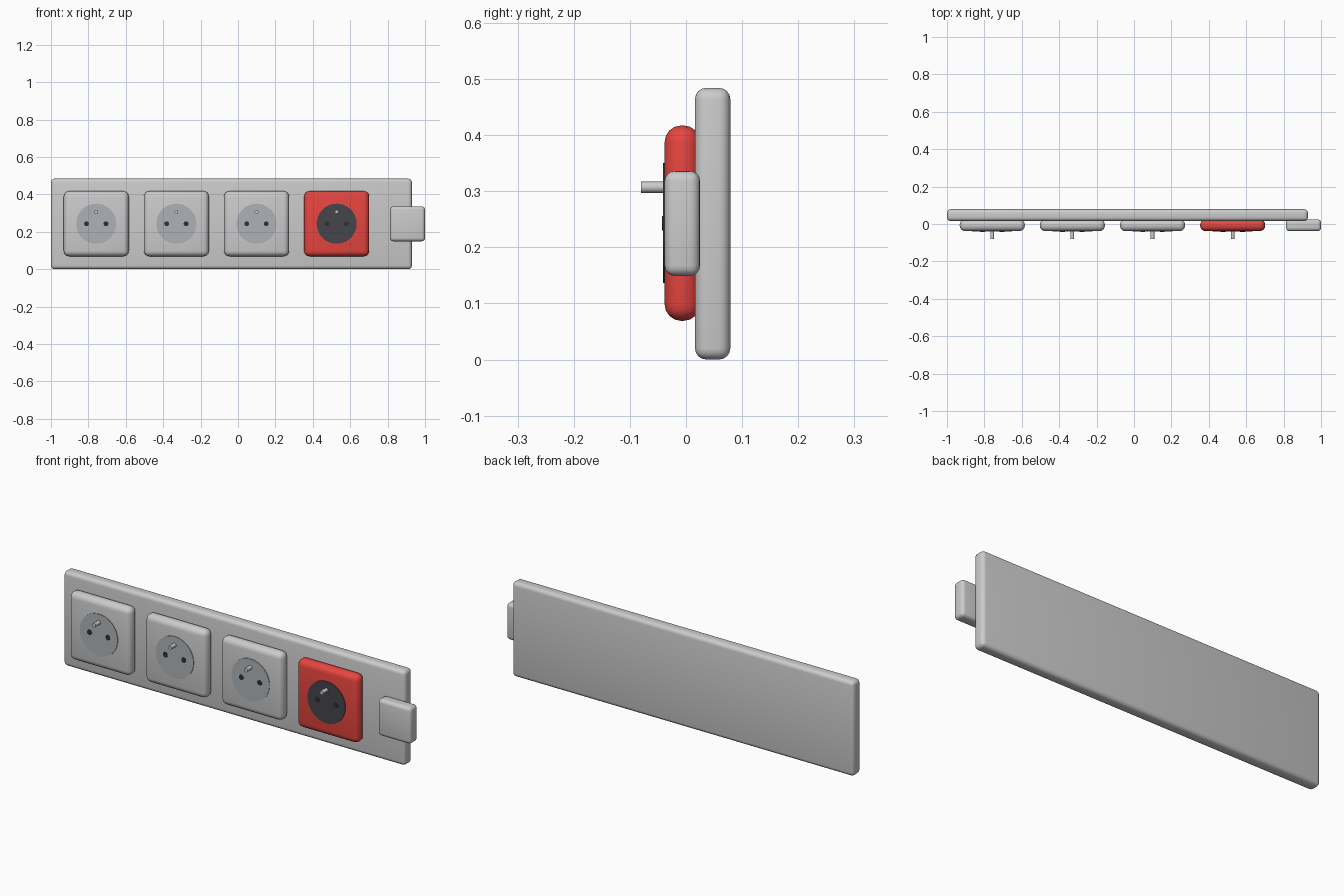
import bpy
import bmesh
from math import radians
from mathutils import Matrix

if "Cube" in bpy.data.objects:
    bpy.data.objects.remove(bpy.data.objects["Cube"])


def material(name, rgb):
    m = bpy.data.materials.new(name)
    m.diffuse_color = (*rgb, 1)
    m.use_nodes = True
    m.node_tree.nodes["Principled BSDF"].inputs["Base Color"].default_value = m.diffuse_color
    return m


RED = material("red_plastic", (0.8, 0.06, 0.05))
DISC_GREY = material("insert_grey", (0.42, 0.45, 0.48))
DISC_DARK = material("insert_dark", (0.06, 0.06, 0.07))
HOLE = material("hole_dark", (0.03, 0.03, 0.035))


def finish(name, bm, mat):
    bmesh.ops.recalc_face_normals(bm, faces=bm.faces)
    mesh = bpy.data.meshes.new(name)
    bm.to_mesh(mesh)
    bm.free()
    obj = bpy.data.objects.new(name, mesh)
    bpy.context.collection.objects.link(obj)
    if mat:
        mesh.materials.append(mat)
    bpy.ops.object.select_all(action='DESELECT')
    obj.select_set(True)
    bpy.context.view_layer.objects.active = obj
    bpy.ops.object.shade_smooth_by_angle(angle=radians(40))
    return obj


def rounded_box(name, x, y, z, bevel, segments=4, mat=None):
    """Box from (min, max) ranges with all edges rounded."""
    bm = bmesh.new()
    bmesh.ops.create_cube(bm, size=1)
    for v in bm.verts:
        v.co = [(r[0] + r[1]) / 2 + c * (r[1] - r[0]) for c, r in zip(v.co, (x, y, z))]
    bmesh.ops.bevel(bm, geom=bm.edges[:], offset=bevel, segments=segments,
                    profile=0.5, affect='EDGES', clamp_overlap=True)
    return finish(name, bm, mat)


def cylinder_y(name, x, z, radius, y0, y1, sides=32, mat=None):
    """Cylinder lying along y."""
    bm = bmesh.new()
    bmesh.ops.create_cone(bm, cap_ends=True, segments=sides, radius1=radius,
                          radius2=radius, depth=y1 - y0)
    bmesh.ops.transform(bm, verts=bm.verts, matrix=Matrix.Translation(
        (x, (y0 + y1) / 2, z)) @ Matrix.Rotation(radians(90), 4, 'X'))
    return finish(name, bm, mat)


ZC = 0.243

# Back plate and end box
rounded_box("base_plate", (-1, 0.93), (0.016, 0.079), (0, 0.484), 0.02)
rounded_box("end_box", (0.813, 1.0), (-0.038, 0.025), (0.149, 0.336), 0.018)

# Four outlets, the last one red
for i in range(4):
    x = -0.758 + i * 0.4285
    red = i == 3
    n = i + 1
    rounded_box(f"outlet_housing_{n}", (x - 0.174, x + 0.174), (-0.038, 0.025),
                (ZC - 0.174, ZC + 0.174), 0.029, 4, RED if red else None)
    cylinder_y(f"outlet_insert_{n}", x, ZC, 0.107, -0.041, -0.03, 48,
               DISC_DARK if red else DISC_GREY)
    for side, label in ((-1, "left"), (1, "right")):
        cylinder_y(f"contact_hole_{label}_{n}", x + side * 0.052, ZC, 0.013,
                   -0.0425, -0.035, 24, HOLE)
    cylinder_y(f"earth_pin_{n}", x, 0.307, 0.01, -0.08, -0.035, 20)
